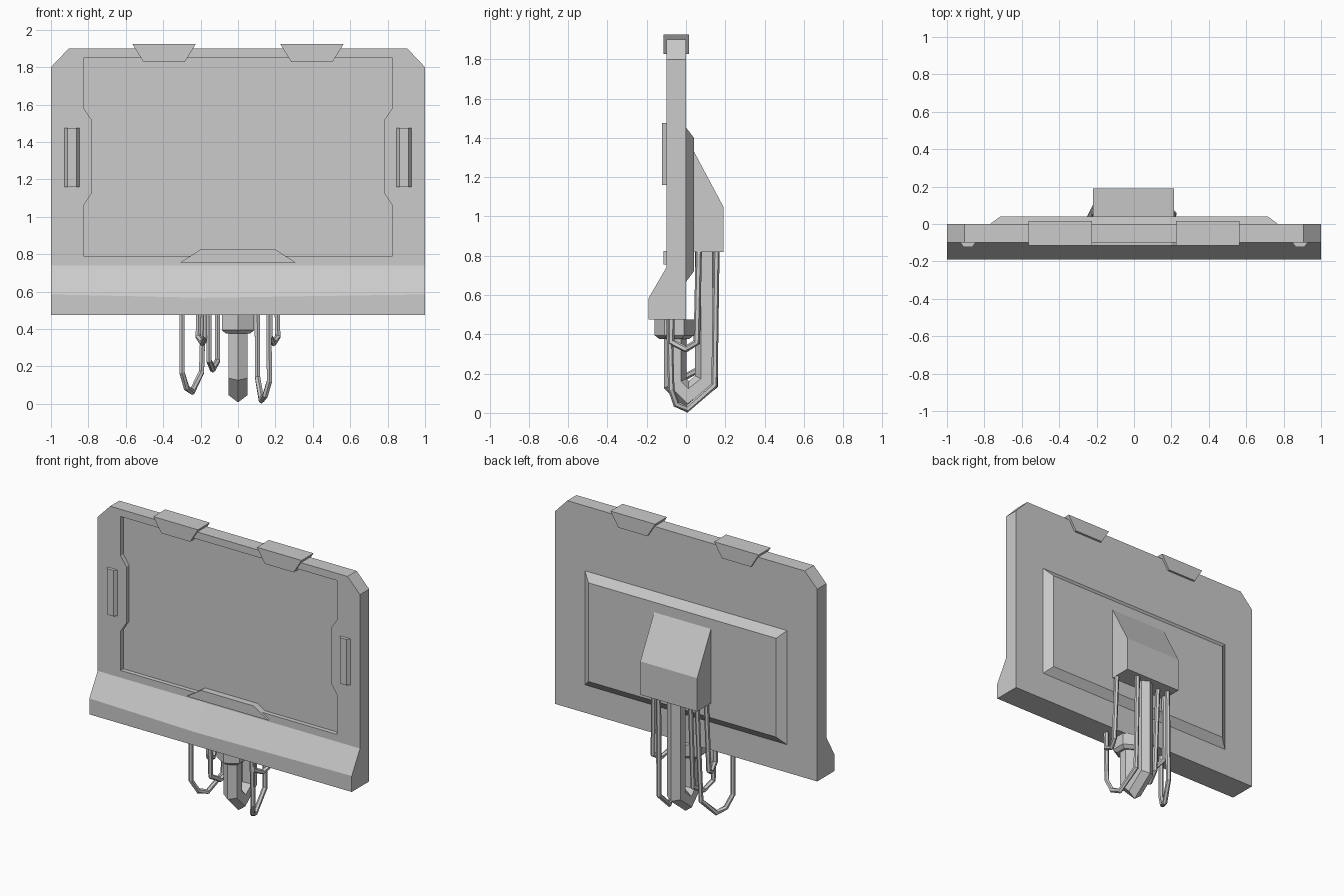
import bpy
import bmesh
import math
from mathutils import Vector

cube = bpy.data.objects.get("Cube")
if cube:
    bpy.data.objects.remove(cube, do_unlink=True)

GREY = (0.6, 0.6, 0.6, 1)
grey = bpy.data.materials.new("plain grey")
grey.use_nodes = True
grey.diffuse_color = GREY
grey.node_tree.nodes["Principled BSDF"].inputs["Base Color"].default_value = GREY


def loft(name, rings):
    """Closed solid through a list of equal-length rings of points."""
    bm = bmesh.new()
    loops = [[bm.verts.new(p) for p in ring] for ring in rings]
    n = len(loops[0])
    for a, b in zip(loops, loops[1:]):
        for i in range(n):
            j = (i + 1) % n
            bm.faces.new((a[i], a[j], b[j], b[i]))
    bm.faces.new(loops[0])
    bm.faces.new(loops[-1])
    bmesh.ops.recalc_face_normals(bm, faces=bm.faces)
    mesh = bpy.data.meshes.new(name)
    bm.to_mesh(mesh)
    bm.free()
    mesh.materials.append(grey)
    obj = bpy.data.objects.new(name, mesh)
    bpy.context.collection.objects.link(obj)
    return obj


def plate(name, outline, y0, y1):
    """Front outline (x, z) extruded along y."""
    return loft(name, [[(x, y, z) for x, z in outline] for y in (y0, y1)])


def mirrored(half):
    """Complete a right-hand outline with its reflection in x."""
    return half + [(-x, z) for x, z in reversed(half)]


def rect(cx, cz, w, h):
    return [(cx - w, cz - h), (cx + w, cz - h), (cx + w, cz + h), (cx - w, cz + h)]


def tube(name, path, radius, sides=6):
    """Mitred faceted tube along a path lying roughly in the y-z plane."""
    pts = [Vector(p) for p in path]
    rings = []
    for i, p in enumerate(pts):
        before = (p - pts[max(i - 1, 0)]).normalized()
        after = (pts[min(i + 1, len(pts) - 1)] - p).normalized()
        tangent = (before + after).normalized()
        ref = after if after.length else before
        normal = tangent.cross(Vector((1, 0, 0))).normalized()
        side = normal.cross(tangent)
        stretch = 1 / max(tangent.dot(ref), 0.5)
        rings.append([p + radius * (normal * stretch * math.cos(t) + side * math.sin(t))
                      for t in (math.tau * k / sides for k in range(sides))])
    return loft(name, rings)


# Main board with its recessed screen
board = plate("board", mirrored([(1, 0.475), (1, 1.8), (0.905, 1.9)]), -0.1, 0)
screen = mirrored([(0.825, 0.79), (0.825, 1.06), (0.78, 1.13),
                   (0.78, 1.515), (0.825, 1.58), (0.825, 1.85)])
cutter = plate("screen_cutter", screen, -0.2, -0.07)
cutter.hide_render = True
cut = board.modifiers.new("screen recess", 'BOOLEAN')
cut.operation = 'DIFFERENCE'
cut.solver = 'EXACT'
cut.object = cutter
bpy.context.view_layer.update()
recessed = bpy.data.meshes.new_from_object(
    board.evaluated_get(bpy.context.evaluated_depsgraph_get()))
board.modifiers.clear()
board.data = recessed
bpy.data.objects.remove(cutter, do_unlink=True)

# Sloping sill with a shallow dip in the middle
loft("sill", [[(x, -0.1, 0.74), (x, -0.19, fold), (x, -0.19, 0.475), (x, -0.1, 0.475)]
              for x, fold in ((-1, 0.585), (-0.18, 0.567), (1, 0.585))])

# Clips on the top edge and grips at the sides
for s, label in ((1, "left"), (-1, "right")):
    c = 0.395 * s
    plate(label + "_clip", [(c - 0.17, 1.925), (c + 0.17, 1.925),
                            (c + 0.11, 1.827), (c - 0.11, 1.827)], -0.115, 0.015)
    loft(label + "_grip", [[(x, y, z) for x, z in rect(0.888 * s, 1.318, w, 0.158)]
                           for y, w in ((-0.1, 0.04), (-0.122, 0.024))])

# Tab under the screen
plate("bottom_tab", mirrored([(0.31, 0.755), (0.2, 0.825)]), -0.115, -0.07)

# Raised panel and cable housing on the rear
loft("rear_panel", [[(x, y, z) for x, z in rect(0, 1.06, w, h)]
                    for y, w, h in ((0, 0.77, 0.393), (0.04, 0.715, 0.34))])
loft("cable_housing", [[(x, 0.03, 0.82), (x, 0.19, 0.82), (x, 0.19, 1.05), (x, 0.03, 1.35)]
                       for x in (-0.218, 0.215)])

# Hexagonal socket under the sill
loft("socket", [[(r * math.sin(t), -0.06 + r * math.cos(t), z)
                 for t in (math.tau * k / 6 for k in range(6))]
                for r, z in ((0.1, 0.476), (0.1, 0.395), (0.075, 0.375))])

# Thick main cable looping from the socket to the housing
tube("main_cable", [(0, -0.055, 0.39), (0, -0.055, 0.15), (0, 0.01, 0.085),
                    (0, 0.105, 0.16), (0, 0.105, 0.83)], 0.058)

# Thin hanging cables
thin = {
    "left_long_cable": [(0.165, -0.085, 0.48), (0.168, -0.075, 0.12), (0.145, -0.05, 0.045),
                        (0.125, 0.005, 0.02), (0.105, 0.145, 0.14), (0.1, 0.155, 0.83)],
    "right_long_cable": [(-0.3, -0.085, 0.48), (-0.3, -0.085, 0.17), (-0.275, -0.04, 0.085),
                         (-0.245, 0.02, 0.065), (-0.195, 0.115, 0.17), (-0.175, 0.13, 0.83)],
    "right_middle_cable": [(-0.155, -0.085, 0.48), (-0.155, -0.075, 0.23),
                           (-0.135, 0, 0.185), (-0.11, 0.08, 0.23), (-0.11, 0.11, 0.83)],
}
for s, label in ((1, "left"), (-1, "right")):
    thin[label + "_short_cable"] = [(0.17 * s, -0.075, 0.48), (0.17 * s, -0.075, 0.36),
                                    (0.19 * s, 0, 0.325), (0.213 * s, 0.055, 0.36),
                                    (0.2 * s, 0.065, 0.83)]
for name, path in thin.items():
    tube(name, path, 0.016)
